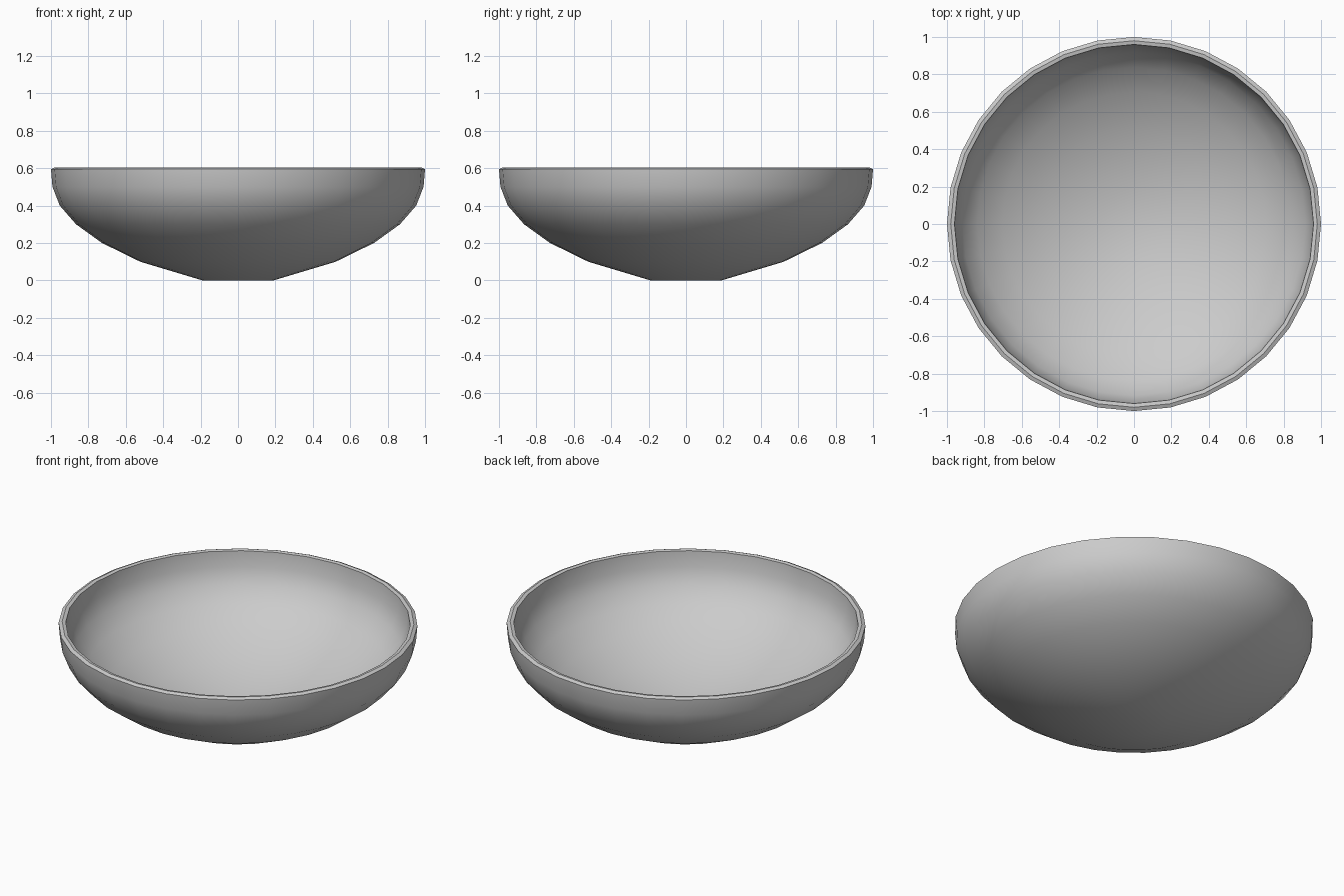
import bpy
import bmesh
from math import cos, sin, tau, radians

SIDES = 32

cube = bpy.data.objects.get("Cube")
if cube:
    bpy.data.objects.remove(cube, do_unlink=True)

# Plain grey glaze
grey = bpy.data.materials.new("plain_grey")
grey.use_nodes = True
colour = (0.6, 0.6, 0.6, 1)
grey.diffuse_color = colour
grey.node_tree.nodes["Principled BSDF"].inputs["Base Color"].default_value = colour

# Wall section (radius, height): outside going up, then the rim, then inside going down
outer = [(0.19, 0), (0.523, 0.1), (0.727, 0.2), (0.866, 0.3),
         (0.953, 0.4), (0.992, 0.5), (1.0, 0.595)]
rim = [(0.98, 0.604)]
inner = [(0.96, 0.6), (0.953, 0.505), (0.917, 0.415), (0.838, 0.325),
         (0.705, 0.232), (0.507, 0.135), (0.185, 0.038)]

# Revolve the section into a bowl, closing the foot and the inner floor
bm = bmesh.new()
rings = [[bm.verts.new((r * cos(tau * i / SIDES), r * sin(tau * i / SIDES), z))
          for i in range(SIDES)] for r, z in outer + rim + inner]
for low, high in zip(rings, rings[1:]):
    for i in range(SIDES):
        j = (i + 1) % SIDES
        bm.faces.new((low[i], low[j], high[j], high[i]))
bm.faces.new(rings[0][::-1])
bm.faces.new(rings[-1])

mesh = bpy.data.meshes.new("bowl")
bm.to_mesh(mesh)
bm.free()
mesh.materials.append(grey)
bowl = bpy.data.objects.new("bowl", mesh)
bpy.context.collection.objects.link(bowl)

# Smooth body with a crisp rim
bpy.ops.object.select_all(action='DESELECT')
bowl.select_set(True)
bpy.context.view_layer.objects.active = bowl
bpy.ops.object.shade_smooth_by_angle(angle=radians(35))
